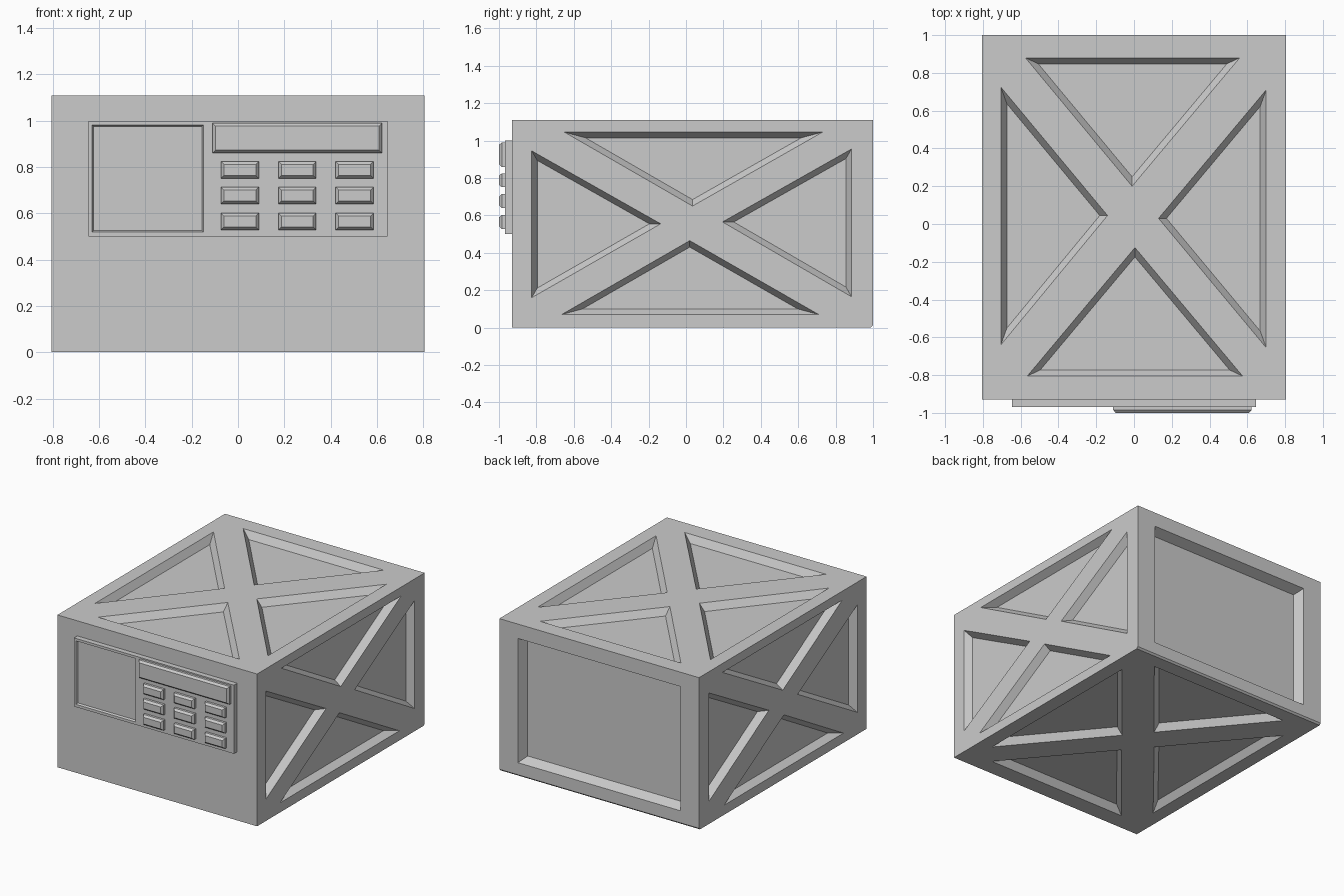
import bpy, bmesh
from mathutils import Vector

if "Cube" in bpy.data.objects:
    bpy.data.objects.remove(bpy.data.objects["Cube"])

W, YF, YB, H = 0.805, -0.93, 1.0, 1.11   # half width, front, back, height


def offset(pts, d):
    """Offset a convex 2D outline inward by d."""
    p = [Vector(q) for q in pts]
    n = len(p)
    mid = sum(p, Vector((0, 0))) / n
    lines = []
    for i in range(n):
        t = (p[(i + 1) % n] - p[i]).normalized()
        nrm = Vector((-t.y, t.x))
        if nrm.dot(mid - p[i]) < 0:
            nrm.negate()
        lines.append((nrm, nrm.dot(p[i]) + d))
    out = []
    for i in range(n):
        (a, c), (b, e) = lines[i - 1], lines[i]
        det = a.x * b.y - a.y * b.x
        out.append(((c * b.y - e * a.y) / det, (a.x * e - b.x * c) / det))
    return out


def rect(x0, x1, z0, z1):
    return [(x0, z0), (x1, z0), (x1, z1), (x0, z1)]


def loft(bm, sections, place):
    """Closed solid through (outline, depth) sections."""
    rings = [[bm.verts.new(place(u, v, w)) for u, v in pts] for pts, w in sections]
    for a, b in zip(rings, rings[1:]):
        for i in range(len(a)):
            j = (i + 1) % len(a)
            bm.faces.new((a[i], a[j], b[j], b[i]))
    bm.faces.new(rings[0])
    bm.faces.new(rings[-1])


def pocket(bm, pts, place, depth, inset):
    """Cutter with sloping walls that pokes out of the surface a little."""
    e = 0.01
    loft(bm, [(offset(pts, -inset * e / depth), -e), (offset(pts, inset), depth)], place)


def make(name, bm):
    bmesh.ops.recalc_face_normals(bm, faces=bm.faces)
    me = bpy.data.meshes.new(name)
    bm.to_mesh(me)
    bm.free()
    ob = bpy.data.objects.new(name, me)
    bpy.context.collection.objects.link(ob)
    return ob


def carve(ob, cutter):
    cutter.hide_render = True
    mod = ob.modifiers.new("pockets", 'BOOLEAN')
    mod.operation = 'DIFFERENCE'
    mod.solver = 'EXACT'
    mod.object = cutter
    bpy.context.view_layer.objects.active = ob
    bpy.ops.object.modifier_apply(modifier=mod.name)
    bpy.data.objects.remove(cutter)


# Crate body, with a tiny chamfer on the lower back edge
bm = bmesh.new()
profile = [(YF, 0), (YB - 0.012, 0), (YB, 0.012), (YB, H), (YF, H)]
loft(bm, [(profile, -W), (profile, W)], lambda u, v, w: (w, u, v))
body = make("crate_body", bm)

# Triangular pockets leaving X braces on top, bottom and both sides
top_tris = [
    [(-0.575, 0.88), (0.56, 0.88), (-0.01, 0.20)],
    [(-0.705, 0.725), (-0.705, -0.64), (-0.14, 0.045)],
    [(0.70, 0.71), (0.70, -0.655), (0.13, 0.03)],
    [(-0.565, -0.805), (0.575, -0.805), (0.005, -0.125)]]
side_tris = [
    [(-0.65, 1.045), (0.73, 1.045), (0.035, 0.65)],
    [(-0.825, 0.945), (-0.825, 0.16), (-0.135, 0.555)],
    [(0.885, 0.955), (0.885, 0.165), (0.195, 0.565)],
    [(-0.665, 0.07), (0.71, 0.07), (0.02, 0.465)]]
bm = bmesh.new()
for tri in top_tris:
    pocket(bm, tri, lambda u, v, w: (u, v, H - w), 0.05, 0.032)
    pocket(bm, tri, lambda u, v, w: (u, v, w), 0.05, 0.032)
for tri in side_tris:
    for s in (1, -1):
        pocket(bm, tri, lambda u, v, w: (s * (W - w), u, v), 0.05, 0.03)

# Rectangular pocket in the back
pocket(bm, rect(-0.655, 0.655, 0.10, 1.005), lambda u, v, w: (u, YB - w, v), 0.07, 0.03)
carve(body, make("pocket_cutter", bm))

# Control panel with a shallow screen recess
PANEL = -0.968
bm = bmesh.new()
plate = rect(-0.645, 0.645, 0.50, 1.0)
loft(bm, [(plate, PANEL), (plate, YF + 0.005)], lambda u, v, w: (u, w, v))
panel = make("control_panel", bm)
bm = bmesh.new()
pocket(bm, rect(-0.63, -0.15, 0.52, 0.982), lambda u, v, w: (u, PANEL + w, v), 0.015, 0.006)
carve(panel, make("screen_cutter", bm))


def raised(name, outlines):
    """Chamfered blocks standing on the panel."""
    bm = bmesh.new()
    for o in outlines:
        loft(bm, [(o, PANEL + 0.005), (o, -0.985), (offset(o, 0.013), -1.0)],
             lambda u, v, w: (u, w, v))
    return make(name, bm)


# Readout bar and keypad
raised("readout_bar", [rect(-0.11, 0.622, 0.86, 0.99)])
raised("keypad_buttons", [rect(x - 0.082, x + 0.082, z - 0.037, z + 0.037)
                          for x in (0.008, 0.256, 0.504)
                          for z in (0.565, 0.677, 0.788)])
